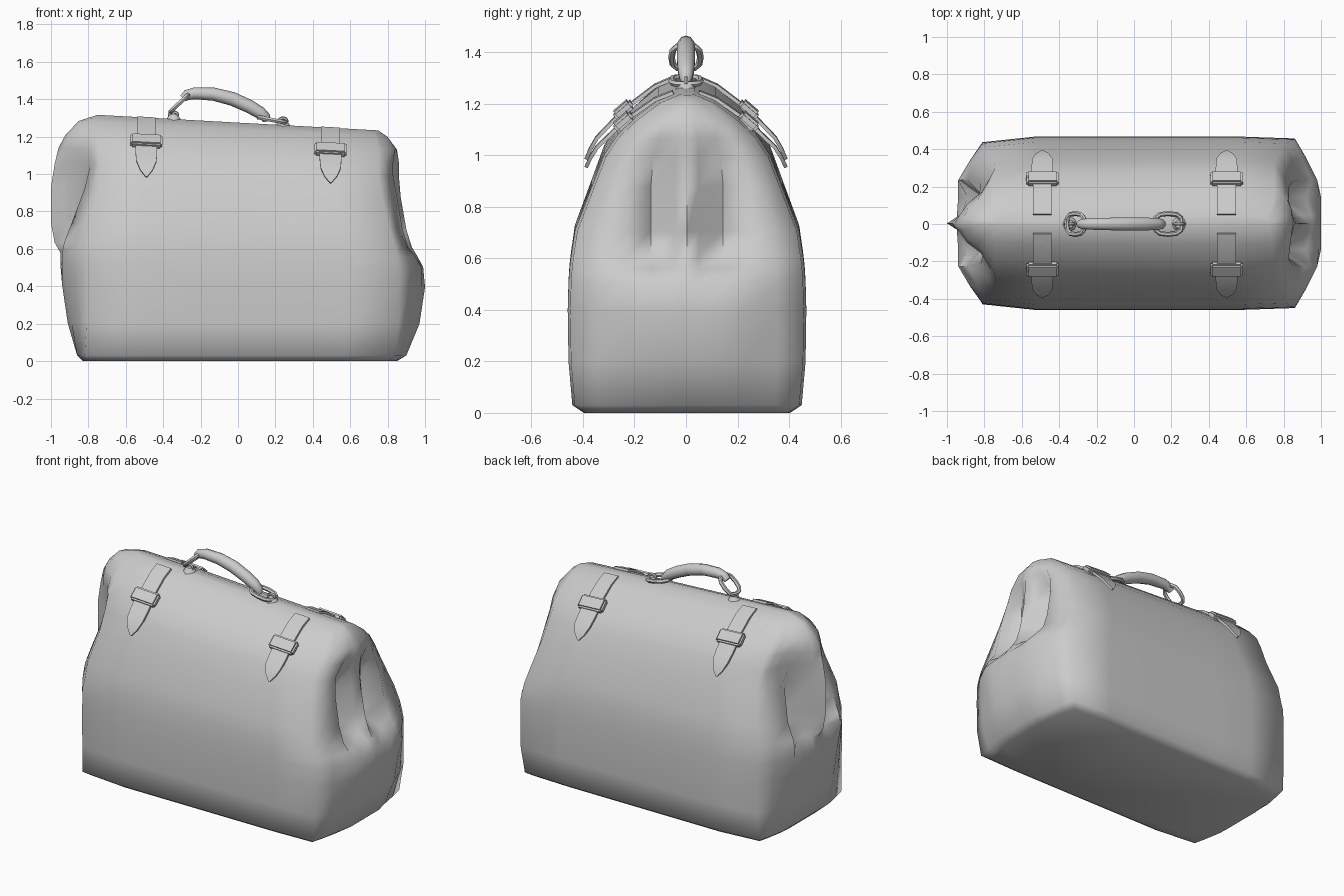
import bpy, bmesh, math
from mathutils import Vector, Matrix

if "Cube" in bpy.data.objects:
    bpy.data.objects.remove(bpy.data.objects["Cube"])

leather = bpy.data.materials.new("plain grey")
leather.use_nodes = True
GREY = (0.6, 0.6, 0.6, 1)
leather.diffuse_color = GREY
leather.node_tree.nodes["Principled BSDF"].inputs["Base Color"].default_value = GREY


def slope(x, z):
    """The bag sags towards its left end."""
    return z - 0.055 * x * (z / 1.27) ** 2


def finish(name, bm, angle=50):
    bmesh.ops.recalc_face_normals(bm, faces=bm.faces)
    mesh = bpy.data.meshes.new(name)
    bm.to_mesh(mesh)
    bm.free()
    mesh.materials.append(leather)
    obj = bpy.data.objects.new(name, mesh)
    bpy.context.collection.objects.link(obj)
    bpy.ops.object.select_all(action="DESELECT")
    obj.select_set(True)
    bpy.context.view_layer.objects.active = obj
    bpy.ops.object.shade_smooth_by_angle(angle=math.radians(angle))
    return obj


def loft(bm, rings, closed=False):
    """Bridge successive rings of points with quads; cap open ends."""
    loops = [[bm.verts.new(p) for p in ring] for ring in rings]
    pairs = list(zip(loops, loops[1:]))
    if closed:
        pairs.append((loops[-1], loops[0]))
    for a, b in pairs:
        for i in range(len(a)):
            j = (i + 1) % len(a)
            bm.faces.new((a[i], a[j], b[j], b[i]))
    if not closed:
        bm.faces.new(loops[0][::-1])
        bm.faces.new(loops[-1])


# Body levels: height, half depth, then corner, lip, hollow and ridge reach
# for the left end and for the right end
LEVELS = [
    (0, .40, .80, .84, .85, .85, .79, .82, .83, .83),
    (.03, .445, .84, .88, .90, .90, .82, .86, .86, .86),
    (.2, .46, .86, .95, .97, .97, .81, .89, .91, .91),
    (.4, .463, .86, .98, 1, 1, .81, .92, .94, .94),
    (.51, .46, .86, .98, .99, .99, .81, .94, .94, .95),
    (.57, .456, .85, .95, .92, .96, .81, .94, .89, .95),
    (.62, .45, .84, .91, .8, .93, .8, .93, .82, .98),
    (.72, .435, .81, .88, .77, .9, .79, .89, .8, 1),
    (.9, .367, .77, .85, .77, .87, .75, .82, .8, 1),
    (1.02, .322, .75, .83, .78, .86, .74, .79, .83, .98),
    (1.1, .27, .75, .83, .83, .86, .75, .82, .89, .96),
    (1.17, .2, .75, .82, .84, .85, .75, .84, .89, .92),
    (1.24, .11, .74, .77, .79, .8, .74, .8, .83, .85),
    (1.275, .03, .72, .73, .74, .75, .7, .72, .73, .75),
]


def end_half(w, corner, lip, hollow, ridge):
    """Half of a folded end, from the corner to beside the ridge."""
    lip_y = min(.23, .6 * w)
    return [(corner, w * .96), (corner + .5 * (lip - corner), (w + lip_y) / 2),
            (lip, lip_y), (hollow, min(.14, .4 * w)),
            (hollow + .65 * (ridge - hollow), min(.045, .15 * w))]


def body_ring(z, w, *reach):
    left, right = reach[:4], reach[4:]
    lh, rh = end_half(w * 1.02, *left), end_half(w * .975, *right)
    wall = [(-right[0] + (left[0] + right[0]) * i / 6, w) for i in range(1, 6)]
    ring = [(x, -y) for x, y in wall]
    ring += [(x, -y) for x, y in lh] + [(left[3], 0)] + lh[::-1]
    ring += wall[::-1]
    ring += [(-x, y) for x, y in rh] + [(-right[3], 0)]
    ring += [(-x, -y) for x, y in rh[::-1]]
    return [(x, y + .004, slope(x, z)) for x, y in ring]


bm = bmesh.new()
loft(bm, [body_ring(*level) for level in LEVELS])
finish("bag_body", bm, 70)

# Straps and buckles on both slopes of the top
STRAP = [(.05, 1.272, .05), (.12, 1.243, .05), (.22, 1.17, .05), (.26, 1.135, .058),
         (.3, 1.095, .058), (.345, 1.05, .054), (.372, 1.005, .034), (.388, .968, .004)]


def strap(name, cx, side):
    bm = bmesh.new()
    rings = []
    for i, (y, z, half) in enumerate(STRAP):
        a, b = STRAP[max(i - 1, 0)], STRAP[min(i + 1, len(STRAP) - 1)]
        out = Vector((0, a[1] - b[1], b[0] - a[0])).normalized() * .007
        rings.append([(cx + sx * half, side * (y + so * out.y),
                       slope(cx + sx * half, z) + so * out.z)
                      for sx, so in ((-1, -1), (1, -1), (1, 1), (-1, 1))])
    loft(bm, rings)
    finish(name, bm, 40)


def buckle(name, cx, side):
    bm = bmesh.new()
    bmesh.ops.create_cube(bm, size=1)
    place = (Matrix.Translation((cx, side * .243, slope(cx, 1.155)))
             @ Matrix.Rotation(math.radians(3), 4, "Y")
             @ Matrix.Rotation(-side * math.radians(41), 4, "X")
             @ Matrix.Diagonal((.172, .085, .04, 1)))
    bmesh.ops.transform(bm, matrix=place, verts=bm.verts)
    bmesh.ops.bevel(bm, geom=bm.edges[:], offset=.01, segments=2, affect="EDGES")
    finish(name, bm, 40)


for x, end in ((-.49, "right"), (.495, "left")):
    for side, face in ((-1, "front"), (1, "back")):
        strap(f"{face}_{end}_strap", x, side)
        buckle(f"{face}_{end}_buckle", x, side)


def tube(name, path, radii, closed=False, sides=8):
    """Sweep a round section along a planar path."""
    pts = [Vector(p) for p in path]
    n = len(pts)
    normal = (pts[n // 3] - pts[0]).cross(pts[2 * n // 3] - pts[0]).normalized()
    rings = []
    for i, p in enumerate(pts):
        a = pts[i - 1] if closed or i else p
        b = pts[(i + 1) % n] if closed or i < n - 1 else p
        across = (b - a).normalized().cross(normal)
        turn = [2 * math.pi * k / sides for k in range(sides)]
        rings.append([p + radii[i] * (math.cos(t) * across + math.sin(t) * normal)
                      for t in turn])
    bm = bmesh.new()
    loft(bm, rings, closed)
    finish(name, bm)


# Curved grip, thin at both tips
GRIP = [(-.295, 1.405, .02), (-.275, 1.422, .028), (-.23, 1.432, .032), (-.13, 1.427, .035),
        (-.03, 1.402, .037), (.06, 1.362, .036), (.12, 1.327, .033), (.148, 1.303, .027),
        (.152, 1.28, .018)]
tube("handle_grip", [(x, 0, z) for x, z, r in GRIP], [r for x, z, r in GRIP], sides=10)


def link(name, start, end, half_width):
    """Oval ring tilted in the length direction of the bag."""
    a, b = Vector((start[0], 0, start[1])), Vector((end[0], 0, end[1]))
    mid, along = (a + b) / 2, (b - a) / 2
    path = []
    for k in range(12):
        t = 2 * math.pi * k / 12
        c, s = math.cos(t), math.sin(t)
        path.append(mid + along * math.copysign(abs(c) ** .7, c)
                    + Vector((0, half_width, 0)) * math.copysign(abs(s) ** .7, s))
    tube(name, path, [.013] * 12, closed=True, sides=6)


link("right_handle_link", (-.36, 1.335), (-.265, 1.425), .056)
link("left_handle_link", (.11, 1.303), (.255, 1.275), .056)

# Mounts: a flared foot with a small eyelet
for x, end in ((-.345, "right"), (.24, "left")):
    z = slope(x, 1.275)
    bm = bmesh.new()
    bmesh.ops.create_cone(bm, cap_ends=True, segments=8, radius1=.048, radius2=.022,
                          depth=.04, matrix=Matrix.Translation((x, 0, z + .004)))
    finish(f"{end}_handle_foot", bm, 40)
    eyelet = [(x + .022 * math.cos(k * math.pi / 5), 0, z + .022 + .016 * math.sin(k * math.pi / 5))
              for k in range(10)]
    tube(f"{end}_handle_eyelet", eyelet, [.009] * 10, closed=True, sides=6)
